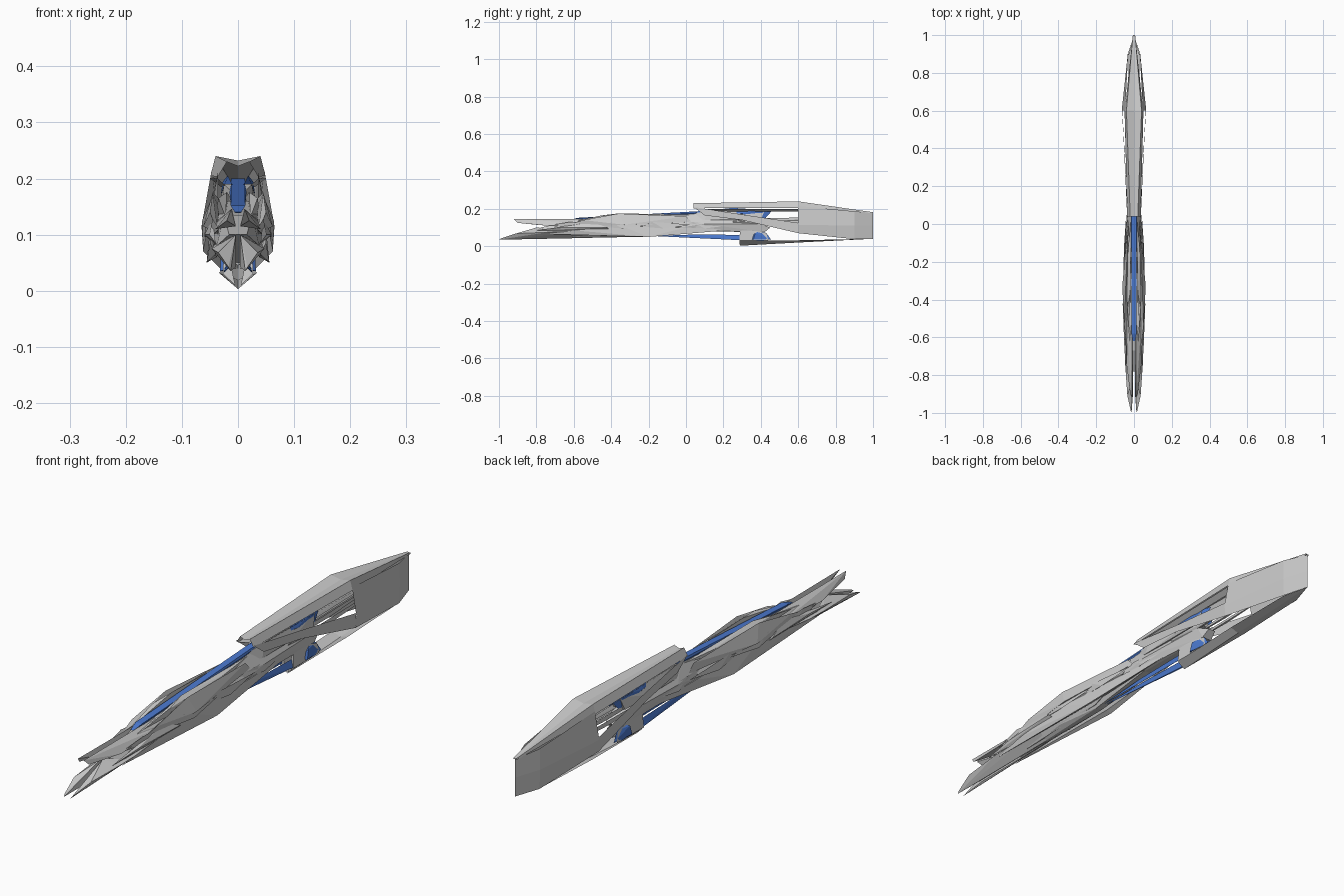
import bpy, bmesh

blue = bpy.data.materials.new("blue_trim")
blue.diffuse_color = (0.07, 0.19, 0.62, 1)


def finish(name, bm, mirror, mat):
    bmesh.ops.recalc_face_normals(bm, faces=bm.faces)
    me = bpy.data.meshes.new(name)
    bm.to_mesh(me)
    bm.free()
    ob = bpy.data.objects.new(name, me)
    bpy.context.collection.objects.link(ob)
    if mirror:
        m = ob.modifiers.new("mirror", 'MIRROR')
        m.use_clip = True
        m.merge_threshold = 0.0005
    if mat:
        me.materials.append(mat)


def shard(name, pts, split=False, mat=None):
    """Faceted convex plate; split makes a separate left and right pair."""
    bm = bmesh.new()
    for x, y, z in pts:
        bm.verts.new((x, y, z))
        if not split and x > 0:
            bm.verts.new((-x, y, z))
    r = bmesh.ops.convex_hull(bm, input=bm.verts)
    dead = {e for e in r["geom_interior"] + r["geom_unused"]
            if isinstance(e, bmesh.types.BMVert) and e.is_valid}
    bmesh.ops.delete(bm, geom=list(dead), context='VERTS')
    bmesh.ops.dissolve_limit(bm, angle_limit=0.01, verts=bm.verts, edges=bm.edges)
    finish(name, bm, split, mat)


def skin(name, *lines, mat=None):
    """Mirrored thin shell stretched between polylines."""
    bm = bmesh.new()
    rows = [[bm.verts.new(p) for p in ln] for ln in lines]
    for a, b in zip(rows, rows[1:]):
        for i in range(len(a) - 1):
            bm.faces.new((a[i], a[i + 1], b[i + 1], b[i]))
    bmesh.ops.remove_doubles(bm, verts=bm.verts, dist=0.0005)
    finish(name, bm, True, mat)


# Rear hood: long roof with a shallow centre groove and a folded edge
skin("rear_roof",
     [(0, .04, .222), (0, .6, .232), (0, 1, .18)],
     [(.02, .04, .23), (.04, .6, .24), (.006, 1, .182)],
     [(.036, .04, .203), (.049, .6, .205), (.006, 1, .176)])

# Rear side panels closing to a vertical edge at the tail
skin("rear_side_panel",
     [(.047, .6, .215), (.031, .9, .187), (0, 1, .178)],
     [(.065, .6, .115), (.033, .9, .11), (0, 1, .11)],
     [(.062, .6, .07), (.03, .9, .038), (0, 1, .04)])

# Diagonal arms from the middle of the hull to the side panels
skin("side_arm",
     [(.036, .04, .21), (.045, .3, .17), (.064, .6, .125)],
     [(.036, .1, .165), (.048, .3, .14), (.062, .6, .07)])
skin("roof_underside",
     [(.036, .05, .2), (.05, .6, .2)],
     [(.02, .1, .185), (.03, .6, .185)])

# Keel under the tail
skin("tail_keel",
     [(0, .29, .003), (0, .6, .02), (0, 1, .04)],
     [(.027, .29, .028), (.034, .6, .032), (.028, .9, .038)])
shard("keel_fin", [(.005, .285, .01), (.027, .285, .03), (.024, .29, .1),
                   (.022, .43, .07), (.025, .44, .03)], True)

# Inner struts joining the core to the tail
for i, (x, z) in enumerate([(.012, .14), (.022, .125)]):
    shard(f"inner_strut_{i}", [(x, .25, z - .01), (x + .01, .25, z + .01), (x, .75, z),
                               (x + .006, .75, z + .014), (x + .01, .5, z - .004)], True)

# Central core
shard("core", [(.015, -.25, .15), (.035, -.1, .09), (.012, .05, .175), (.038, .1, .12),
               (.015, .1, .08), (.02, .42, .075), (.028, .4, .12), (.015, .45, .1)])
shard("upper_core", [(0, -.02, .165), (.03, .1, .14), (.025, .12, .19),
                     (.03, .4, .14), (.022, .42, .19), (.035, .28, .15)])

# Front hull: main body between the prongs and the core
shard("front_hull", [(.016, -.78, .1), (.038, -.72, .08), (.025, -.62, .135),
                     (.05, -.35, .115), (.018, -.3, .16), (.015, -.6, .05),
                     (.02, -.2, .06), (.04, -.02, .105), (.012, 0, .155)])

# Lower and upper forked prongs
shard("lower_prong", [(.013, -1, .035), (.017, -.99, .042), (.035, -.91, .068), (.047, -.74, .075),
                      (.004, -.88, .042), (.004, -.8, .1), (.004, -.5, .045), (.045, -.5, .08)], True)
shard("upper_prong", [(.012, -.92, .146), (.02, -.9, .125), (.04, -.74, .11),
                      (.004, -.8, .115), (.015, -.73, .138), (.04, -.5, .12), (.01, -.5, .145)], True)

# Overlapping armour plates along both flanks
shard("lower_flank_plate", [(.04, -.74, .065), (.05, -.6, .085), (.056, -.2, .05), (.05, -.35, .11),
                            (.038, -.2, .06), (.022, .28, .09), (.04, 0, .1)], True)
shard("upper_flank_plate", [(.035, -.68, .1), (.05, -.55, .14), (.062, -.33, .115),
                            (.045, -.36, .175), (.035, -.3, .15), (.03, .03, .13),
                            (.03, 0, .16)], True)
shard("cheek_plate", [(.04, -.8, .085), (.051, -.66, .1), (.06, -.42, .1),
                      (.045, -.5, .13), (.04, -.4, .08)], True)
shard("shoulder_plate", [(.022, -.62, .13), (.035, -.45, .165), (.02, -.36, .176),
                         (.03, -.12, .165), (.014, .04, .168), (.04, -.2, .135)], True)
for i, y in enumerate((-.62, -.4, -.18, .04)):
    x = (.046, .057, .05, .036)[i]
    shard(f"scale_plate_{i}", [(x - .012, y - .12, .11), (x, y, .13), (x + .003, y + .06, .095),
                               (x - .008, y + .22, .115), (x - .01, y, .105)], True)
shard("belly_plate", [(0, -.66, .045), (.025, -.4, .06), (.012, -.2, .05),
                      (.02, .12, .085), (0, -.2, .085)])

# Blue trim: dorsal spine, bright block under the roof, belly blade
shard("dorsal_trim", [(.006, -.62, .14), (.013, -.58, .152), (.012, -.3, .168), (.015, 0, .175),
                      (.012, .3, .2), (.006, .05, .16), (0, -.5, .135)], mat=blue)
shard("roof_trim", [(.008, .05, .185), (.018, .25, .205), (.03, .3, .175), (.02, .42, .145),
                    (.027, .4, .195), (.012, .46, .19)], True, blue)
shard("belly_trim", [(.004, -.18, .055), (.014, .1, .05), (.012, .05, .063), (.026, .3, .032),
                     (.026, .42, .03), (.02, .38, .06)], True, blue)
shard("exhaust_trim", [(.012, .34, .04), (.032, .36, .035), (.03, .37, .07), (.012, .4, .085),
                       (.022, .455, .035), (.018, .43, .07)], True, blue)
